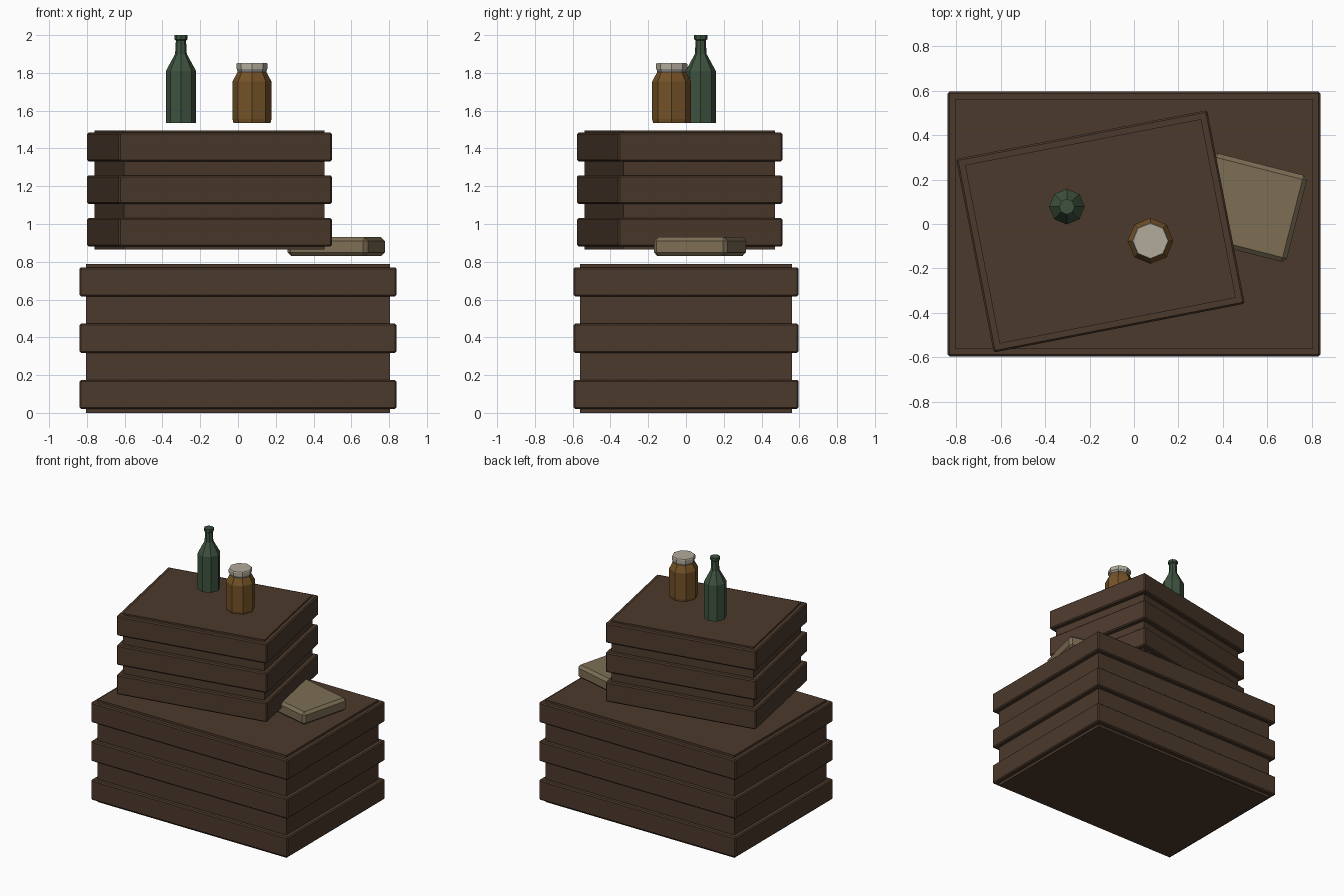
import bpy, bmesh, math
from mathutils import Matrix

cube = bpy.data.objects.get("Cube")
if cube:
    bpy.data.objects.remove(cube, do_unlink=True)


def material(name, rgb):
    m = bpy.data.materials.new(name)
    m.use_nodes = True
    colour = (*rgb, 1)
    m.diffuse_color = colour
    m.node_tree.nodes["Principled BSDF"].inputs["Base Color"].default_value = colour
    return m


WOOD = material("dark brown wood", (0.072, 0.041, 0.025))
CLOTH = material("pale tan", (0.205, 0.156, 0.09))
GREEN = material("dark green glass", (0.048, 0.086, 0.05))
AMBER = material("amber glass", (0.175, 0.085, 0.021))
LID = material("pale lid", (0.45, 0.405, 0.33))
RIM = material("grey rim", (0.30, 0.29, 0.27))


def finish(name, bm, mat, loc, turn=0):
    bmesh.ops.recalc_face_normals(bm, faces=bm.faces)
    mesh = bpy.data.meshes.new(name)
    bm.to_mesh(mesh)
    bm.free()
    mesh.materials.append(mat)
    ob = bpy.data.objects.new(name, mesh)
    ob.location = loc
    ob.rotation_euler.z = turn
    bpy.context.collection.objects.link(ob)
    return ob


def box(name, mat, centre, half, low, high, turn=0, bevel=0):
    """Box from low to high, with half sizes in x and y."""
    bm = bmesh.new()
    size = (half[0] * 2, half[1] * 2, high - low, 1)
    bmesh.ops.create_cube(bm, size=1, matrix=Matrix.Diagonal(size))
    if bevel:
        bmesh.ops.bevel(bm, geom=bm.edges[:], offset=bevel, segments=1,
                        affect='EDGES', profile=0.5)
    return finish(name, bm, mat, (*centre, (low + high) / 2), turn)


def lathe(name, mat, centre, profile, sides=8):
    """Closed turned shape from (radius, height) pairs."""
    bm = bmesh.new()
    rings = []
    for r, z in profile:
        angles = [math.tau * i / sides for i in range(sides)]
        rings.append([bm.verts.new((r * math.cos(a), r * math.sin(a), z))
                      for a in angles])
    for a, b in zip(rings, rings[1:]):
        for i in range(sides):
            j = (i + 1) % sides
            bm.faces.new((a[i], a[j], b[j], b[i]))
    bm.faces.new(rings[0][::-1])
    bm.faces.new(rings[-1])
    return finish(name, bm, mat, (*centre, 0))


def crate(name, centre, half, low, high, first, step, height, turn=0):
    """Plain core wrapped by three raised plank bands."""
    box(name + "_core", WOOD, centre, half, low, high, turn)
    outer = (half[0] + 0.034, half[1] + 0.034)
    for i in range(3):
        z = first + i * step
        box(f"{name}_band_{i + 1}", WOOD, centre, outer, z, z + height, turn, 0.008)


# Stacked crates
crate("lower_crate", (0, 0), (0.804, 0.561), 0, 0.787, 0.02, 0.298, 0.155)
crate("upper_crate", (-0.151, -0.033), (0.541, 0.409), 0.866, 1.496,
      0.88, 0.226, 0.152, math.radians(11))

# Folded bundle on the lower crate
box("bundle", CLOTH, (0.52, 0.074), (0.219, 0.201), 0.83, 0.93, -0.25, 0.02)

# Bottle and jar
lathe("bottle", GREEN, (-0.302, 0.078),
      [(0.08, 1.535), (0.08, 1.81), (0.031, 1.9), (0.027, 1.972),
       (0.035, 1.978), (0.035, 2.0)])
JAR = (0.074, -0.076)
lathe("jar", AMBER, JAR,
      [(0.098, 1.535), (0.103, 1.555), (0.103, 1.755), (0.076, 1.805)])
lathe("jar_rim", RIM, JAR, [(0.076, 1.805), (0.081, 1.822)])
lathe("jar_lid", LID, JAR, [(0.083, 1.82), (0.083, 1.846), (0.079, 1.852)])
